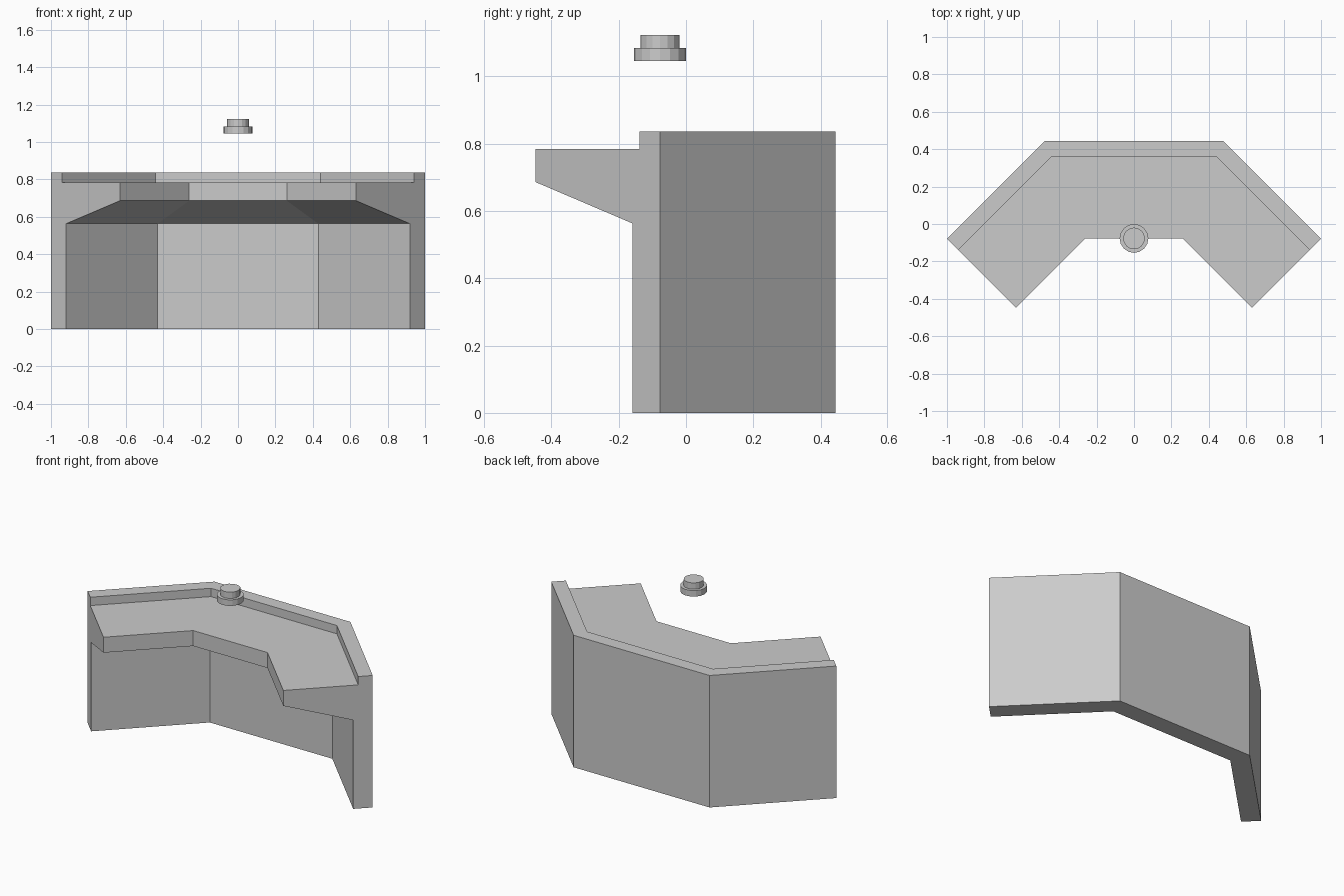
import bpy, bmesh, math
from mathutils import Vector

if "Cube" in bpy.data.objects:
    bpy.data.objects.remove(bpy.data.objects["Cube"])


def finish(bm, name):
    bmesh.ops.recalc_face_normals(bm, faces=bm.faces)
    mesh = bpy.data.meshes.new(name)
    bm.to_mesh(mesh)
    bm.free()
    obj = bpy.data.objects.new(name, mesh)
    bpy.context.collection.objects.link(obj)
    return obj


# Counter: one cross-section (depth inward, height) swept along the mitred back line
profile = [(0, 0), (0.114, 0), (0.114, 0.563), (0.522, 0.686),
           (0.522, 0.784), (0.085, 0.784), (0.085, 0.837), (0, 0.837)]
path = [Vector(p) for p in ((-1, -0.078), (-0.477, 0.445), (0.477, 0.445), (1, -0.078))]
s, t = math.sqrt(0.5), math.tan(math.pi / 8)
inward = [Vector(v) for v in ((s, -s), (t, -1), (-t, -1), (-s, -s))]

bm = bmesh.new()
rings = []
for point, direction in zip(path, inward):
    ring = []
    for depth, z in profile:
        xy = point + direction * depth
        ring.append(bm.verts.new((xy.x, xy.y, z)))
    rings.append(ring)
n = len(profile)
for a, b in zip(rings, rings[1:]):
    for i in range(n):
        j = (i + 1) % n
        bm.faces.new((a[i], a[j], b[j], b[i]))
bm.faces.new(rings[0])
bm.faces.new(rings[-1])
finish(bm, "counter")

# Floating stepped knob: wide base ring and narrower cap as a single closed body
bm = bmesh.new()
sides = 16
levels = [(0.077, 1.046), (0.077, 1.084), (0.058, 1.084), (0.058, 1.124)]
rings = [[bm.verts.new((r * math.cos(math.tau * k / sides),
                        -0.077 + r * math.sin(math.tau * k / sides), z))
          for k in range(sides)] for r, z in levels]
for a, b in zip(rings, rings[1:]):
    for i in range(sides):
        j = (i + 1) % sides
        bm.faces.new((a[i], a[j], b[j], b[i]))
bm.faces.new(rings[0])
bm.faces.new(rings[-1])
finish(bm, "stepped_knob")
